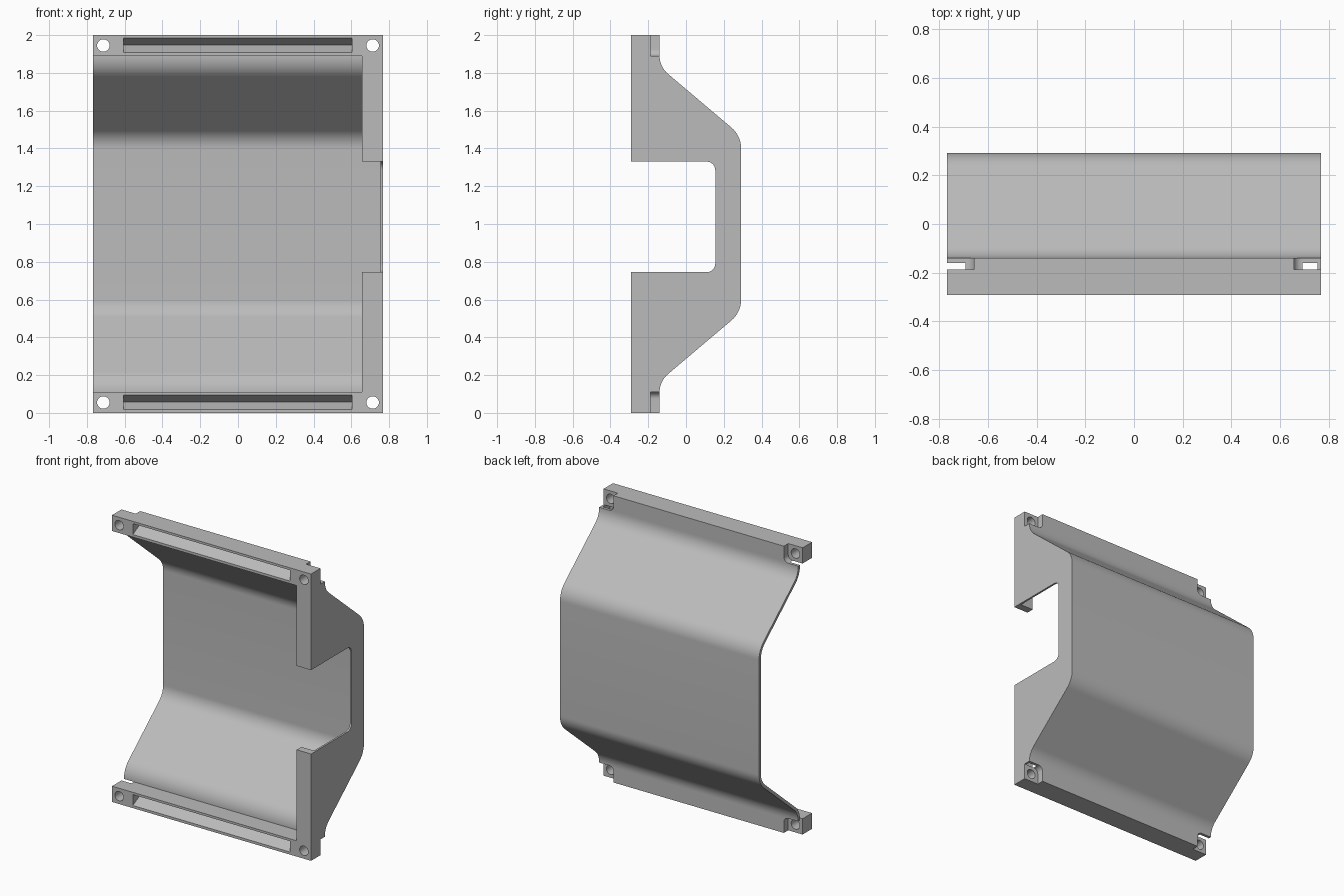
import bpy, bmesh, math
from mathutils import Vector

cube = bpy.data.objects.get("Cube")
if cube:
    bpy.data.objects.remove(cube, do_unlink=True)

HALF_X, FRONT = 0.768, -0.292
grey = bpy.data.materials.new("plain grey")
grey.use_nodes = True
grey.diffuse_color = (0.5, 0.5, 0.5, 1)
grey.node_tree.nodes["Principled BSDF"].inputs["Base Color"].default_value = (0.5, 0.5, 0.5, 1)


def rounded(points, steps=10):
    """Replace each (u, v, radius) corner with a tangent arc."""
    out = []
    for i, (u, v, r) in enumerate(points):
        p = Vector((u, v))
        if r == 0:
            out.append(p)
            continue
        a = (Vector(points[i - 1][:2]) - p).normalized()
        b = (Vector(points[(i + 1) % len(points)][:2]) - p).normalized()
        half = a.angle(b) / 2
        centre = p + (a + b).normalized() * r / math.sin(half)
        start = p + a * r / math.tan(half) - centre
        end = p + b * r / math.tan(half) - centre
        turn = start.angle(end)
        for k in range(steps + 1):
            t = k / steps
            out.append(centre + (start * math.sin((1 - t) * turn)
                                 + end * math.sin(t * turn)) / math.sin(turn))
    return out


def prism(name, outline, low, high, axis="x"):
    """Extrude an outline: (y, z) along x, or (x, z) along y."""
    bm = bmesh.new()
    place = (lambda p: (low, p.x, p.y)) if axis == "x" else (lambda p: (p.x, low, p.y))
    shift = (high - low, 0, 0) if axis == "x" else (0, high - low, 0)
    face = bm.faces.new([bm.verts.new(place(p)) for p in outline])
    new = bmesh.ops.extrude_face_region(bm, geom=[face])["geom"]
    bmesh.ops.translate(bm, vec=shift, verts=[g for g in new if isinstance(g, bmesh.types.BMVert)])
    bmesh.ops.recalc_face_normals(bm, faces=bm.faces)
    mesh = bpy.data.meshes.new(name)
    bm.to_mesh(mesh)
    bm.free()
    mesh.materials.append(grey)
    obj = bpy.data.objects.new(name, mesh)
    bpy.context.collection.objects.link(obj)
    return obj


def box(u0, u1, v0, v1):
    return [Vector(p) for p in ((u0, v0), (u1, v0), (u1, v1), (u0, v1))]


def mirrored(upper):
    """Complete an upper half profile about z = 1."""
    return rounded(upper + [(y, 2 - z, r) for y, z, r in reversed(upper)])


def cut(target, cutter):
    cutter.hide_render = True
    mod = target.modifiers.new("cut", "BOOLEAN")
    mod.operation = "DIFFERENCE"
    mod.solver = "EXACT"
    mod.object = cutter
    bpy.context.view_layer.objects.active = target
    bpy.ops.object.modifier_apply(modifier=mod.name)
    bpy.data.objects.remove(cutter, do_unlink=True)


# Outer body with sloped, filleted back
cover = prism("cover", mirrored([(FRONT, 2, 0), (-0.14, 2, 0), (-0.14, 1.8325, 0.125),
                                 (0.292, 1.467, 0.145)]), -HALF_X, HALF_X)

# Hollow inside, open on one end, leaving a thin skin and a thin end wall
cut(cover, prism("hollow", mirrored([(-0.24, 1.89, 0), (-0.16, 1.89, 0), (-0.16, 1.823, 0.143),
                                     (0.272, 1.456, 0.125)]), -1, 0.755))
# Front opening beside the end lip
cut(cover, prism("opening", box(-0.4, -0.2, 0.11, 1.89), -1, 0.657))
# Notch in the end wall
cut(cover, prism("notch", rounded([(-0.4, 0.745, 0), (0.155, 0.745, 0.045),
                                   (0.155, 1.33, 0.045), (-0.4, 1.33, 0)]), 0.6, 0.9))

for z, s in ((0.055, -1), (1.945, 1)):
    # Long groove in each flange
    cut(cover, prism("groove", [Vector(p) for p in (
        (-0.35, z - 0.037), (FRONT, z - 0.037), (-0.215, z + 0.002),
        (FRONT, z + 0.039), (-0.35, z + 0.039))], -0.607, 0.604))
    for side in (-1, 1):
        # Rounded rear pocket and screw hole in each corner
        pocket = rounded([(side * 0.657, z + s * 0.2, 0), (side * 0.657, z - s * 0.055, 0.035),
                          (side * 0.9, z - s * 0.055, 0), (side * 0.9, z + s * 0.2, 0)])
        cut(cover, prism("pocket", pocket, -0.188, -0.08, "y"))
        hole = [Vector((side * 0.713 + 0.033 * math.cos(a), z + 0.033 * math.sin(a)))
                for a in (k * math.tau / 32 for k in range(32))]
        cut(cover, prism("screw_hole", hole, -0.5, 0, "y"))

# Smooth fillets, sharp edges
bpy.ops.object.select_all(action="DESELECT")
cover.select_set(True)
bpy.context.view_layer.objects.active = cover
bpy.ops.object.shade_smooth_by_angle(angle=math.radians(25))
